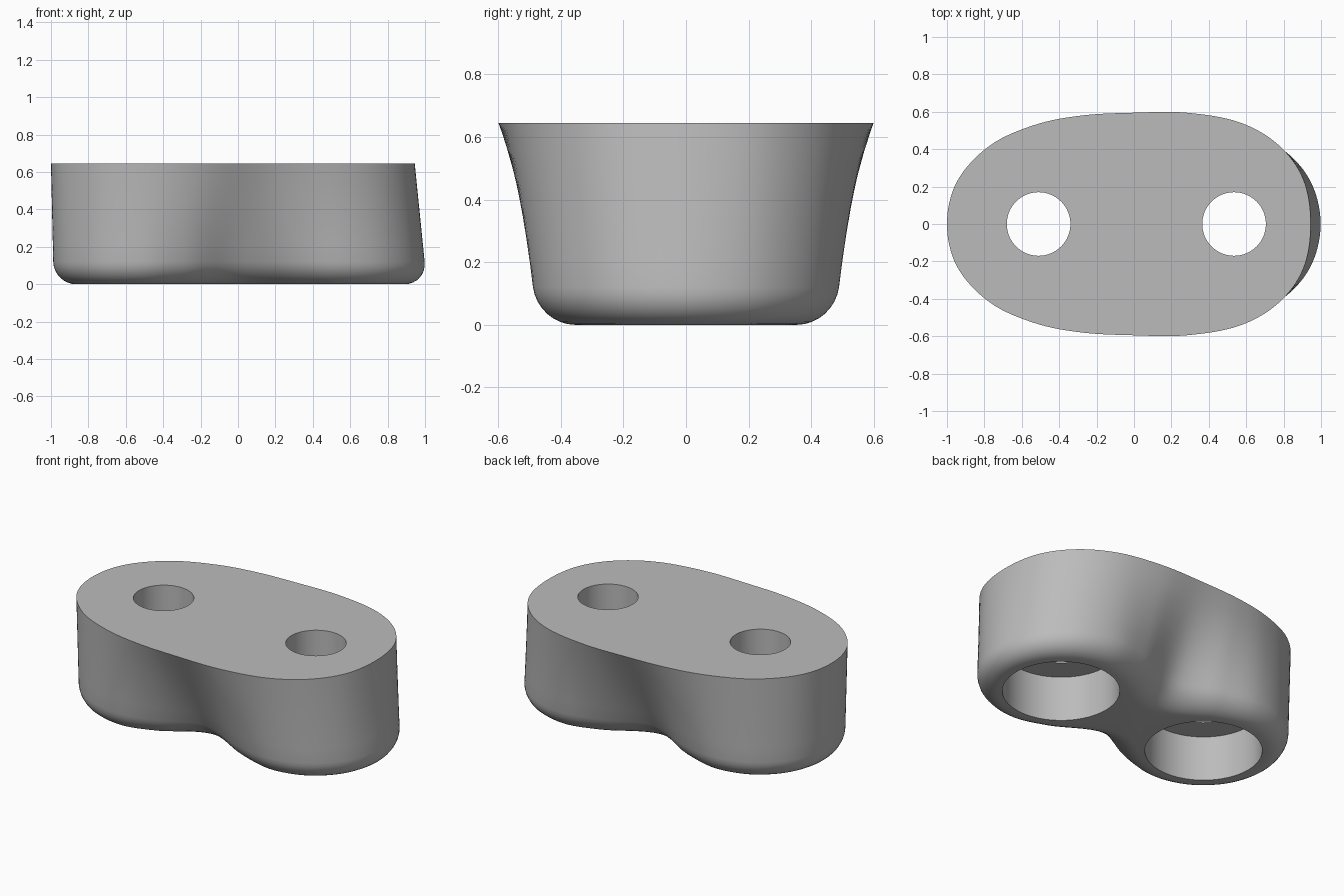
import bpy, bmesh, math
from mathutils import Vector

cube = bpy.data.objects.get("Cube")
if cube:
    bpy.data.objects.remove(cube)

HEIGHT, FILLET, LOBE = 0.645, 0.12, 0.475
HOLES = (-0.51, 0.535)
STEPS = 8

grey = bpy.data.materials.new("plain grey")
grey.use_nodes = True
grey.diffuse_color = (0.5, 0.5, 0.5, 1)
grey.node_tree.nodes["Principled BSDF"].inputs["Base Color"].default_value = (0.5, 0.5, 0.5, 1)


def mirrored(half):
    """Close a half outline by mirroring it across y = 0."""
    return [Vector(p) for p in half] + [Vector((x, -y)) for x, y in half[-2:0:-1]]


def smooth_loop(keys):
    """Closed Catmull-Rom curve through the key points."""
    out, n = [], len(keys)
    for i in range(n):
        a, b, c, d = (keys[(i + k) % n] for k in (-1, 0, 1, 2))
        for j in range(STEPS):
            t = j / STEPS
            out.append(0.5 * (2 * b + (c - a) * t + (2 * a - 5 * b + 4 * c - d) * t * t
                              + (3 * b - a - 3 * c + d) * t ** 3))
    return out


def inset(loop, amount):
    """Move an anticlockwise outline inwards along its normals."""
    out, n = [], len(loop)
    for i, p in enumerate(loop):
        tangent = (loop[(i + 1) % n] - loop[i - 1]).normalized()
        out.append(p + amount * Vector((-tangent.y, tangent.x)))
    return out


# Outlines: two round lobes with a waist below, a plain oval above
angles = [math.radians(a) for a in (0, 30, 60, 90, 120)]
lobe = [(LOBE * math.cos(a), LOBE * math.sin(a)) for a in angles]
base = smooth_loop(mirrored([(HOLES[1] + x, y) for x, y in lobe] + [(0, 0.27)]
                            + [(HOLES[0] - x, y) for x, y in reversed(lobe)]))
top = smooth_loop(mirrored([(0.945, 0), (0.905, 0.24), (0.77, 0.425), (0.56, 0.545),
                            (0.28, 0.595), (0, 0.595), (-0.28, 0.58), (-0.53, 0.53),
                            (-0.77, 0.42), (-0.945, 0.23), (-1, 0)]))

# Body: loft with a rounded lower edge
levels = []
for i in range(9):
    a = math.pi / 2 * i / 8
    levels.append((FILLET * (1 - math.cos(a)), FILLET * (1 - math.sin(a))))
levels += [(FILLET + (HEIGHT - FILLET) * i / 6, 0) for i in range(1, 7)]

bm = bmesh.new()
rings = []
for z, amount in levels:
    section = [b.lerp(t, z / HEIGHT) for b, t in zip(base, top)]
    rings.append([bm.verts.new((p.x, p.y, z)) for p in inset(section, amount)])
for low, high in zip(rings, rings[1:]):
    for i in range(len(low)):
        j = (i + 1) % len(low)
        bm.faces.new((low[i], low[j], high[j], high[i]))
bm.faces.new(rings[0][::-1])
bm.faces.new(rings[-1])
mesh = bpy.data.meshes.new("body")
bm.to_mesh(mesh)
bm.free()
body = bpy.data.objects.new("body", mesh)
bpy.context.collection.objects.link(body)
mesh.materials.append(grey)


# Holes: wide recess from below, narrow hole through the top
def drill(x, radius, bottom, height):
    bpy.ops.mesh.primitive_cylinder_add(vertices=64, radius=radius, depth=height,
                                        location=(x, 0, bottom + height / 2))
    cutter = bpy.context.object
    cutter.name = "hole_cutter"
    cutter.hide_render = True
    cutter.data.materials.append(grey)
    cut = body.modifiers.new("hole", 'BOOLEAN')
    cut.operation, cut.solver, cut.object = 'DIFFERENCE', 'EXACT', cutter
    bpy.context.view_layer.objects.active = body
    bpy.ops.object.modifier_apply(modifier=cut.name)
    bpy.data.objects.remove(cutter)


for x in HOLES:
    drill(x, 0.33, -0.1, 0.38)
    drill(x, 0.17, 0.2, 0.6)

bpy.ops.object.select_all(action='DESELECT')
body.select_set(True)
bpy.context.view_layer.objects.active = body
bpy.ops.object.shade_smooth_by_angle(angle=math.radians(35))
